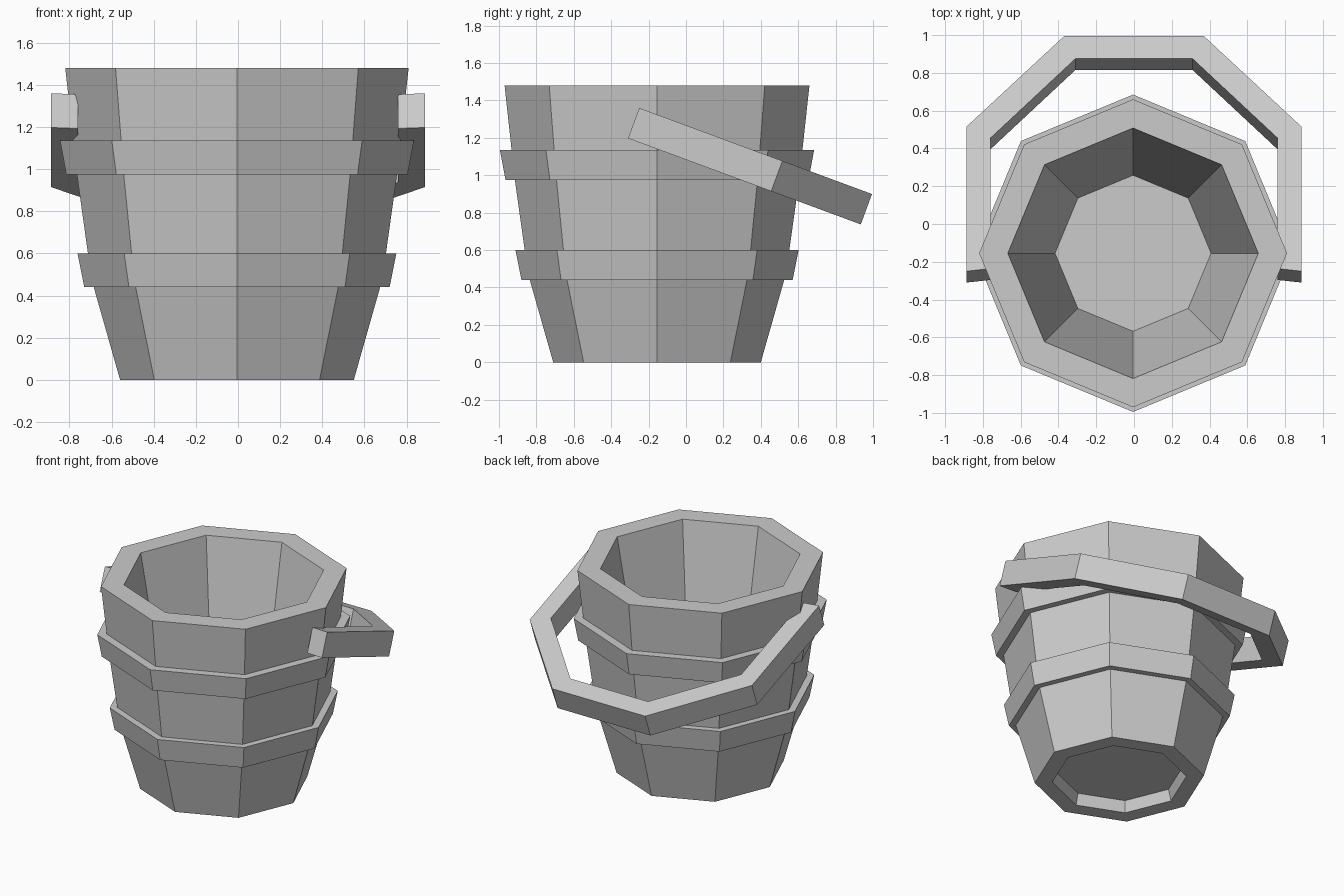
import bpy
import bmesh
from math import cos, sin, pi, radians
from mathutils import Vector, Matrix

SIDES = 8
BUCKET_CENTRE = Vector((-0.005, -0.155, 0))

if "Cube" in bpy.data.objects:
    bpy.data.objects.remove(bpy.data.objects["Cube"], do_unlink=True)

grey = bpy.data.materials.new("plain grey")
grey.use_nodes = True
grey.diffuse_color = (0.6, 0.6, 0.6, 1)
grey.node_tree.nodes["Principled BSDF"].inputs["Base Color"].default_value = (0.6, 0.6, 0.6, 1)


def finish(name, bm):
    bmesh.ops.recalc_face_normals(bm, faces=bm.faces)
    mesh = bpy.data.meshes.new(name)
    bm.to_mesh(mesh)
    bm.free()
    mesh.materials.append(grey)
    obj = bpy.data.objects.new(name, mesh)
    bpy.context.collection.objects.link(obj)
    return obj


def lathe(name, profile, closed):
    """Sweep (radius, height) points round the upright axis; open ends get flat caps."""
    bm = bmesh.new()
    rings = [[bm.verts.new((r * cos(2 * pi * i / SIDES), r * sin(2 * pi * i / SIDES), z))
              for i in range(SIDES)] for r, z in profile]
    pairs = list(zip(rings, rings[1:]))
    if closed:
        pairs.append((rings[-1], rings[0]))
    else:
        bm.faces.new(rings[0])
        bm.faces.new(rings[-1])
    for a, b in pairs:
        for i in range(SIDES):
            j = (i + 1) % SIDES
            bm.faces.new((a[i], a[j], b[j], b[i]))
    obj = finish(name, bm)
    obj.location = BUCKET_CENTRE
    return obj


# Bucket wall: recessed base, flared outside, rim, tapered inside and floor
lathe("bucket_body", [(0.42, 0.08), (0.44, 0), (0.555, 0), (0.69, 0.475),
                      (0.76, 0.975), (0.815, 1.48), (0.663, 1.48), (0.413, 0.13)], False)

# Hoops around the wall
for name, low, high, r_low, r_high in (("lower_hoop", 0.44, 0.6, 0.725, 0.757),
                                       ("upper_hoop", 0.975, 1.135, 0.81, 0.84)):
    lathe(name, [(r_low, low), (r_high, high), (r_high - 0.1, high), (r_low - 0.1, low)], True)

# Handle: a flat half-octagon strip, thickened and tipped down at the back
outer = [(0.887, 0), (0.887, 0.816), (0.37, 1.327)]
inner = [(0.76, 0.015), (0.76, 0.752), (0.31, 1.2)]
outer += [(-x, u) for x, u in reversed(outer)]
inner += [(-x, u) for x, u in reversed(inner)]
bm = bmesh.new()
out_v = [bm.verts.new((x, u, 0)) for x, u in outer]
in_v = [bm.verts.new((x, u, 0)) for x, u in inner]
for i in range(len(outer) - 1):
    bm.faces.new((out_v[i], out_v[i + 1], in_v[i + 1], in_v[i]))
grown = bmesh.ops.extrude_face_region(bm, geom=bm.faces[:], use_keep_orig=True)
bmesh.ops.translate(bm, vec=(0, 0, -0.173),
                    verts=[g for g in grown["geom"] if isinstance(g, bmesh.types.BMVert)])
handle = finish("handle", bm)
handle.matrix_world = Matrix.Translation((0, -0.25, 1.36)) @ Matrix.Rotation(radians(-20.3), 4, "X")
